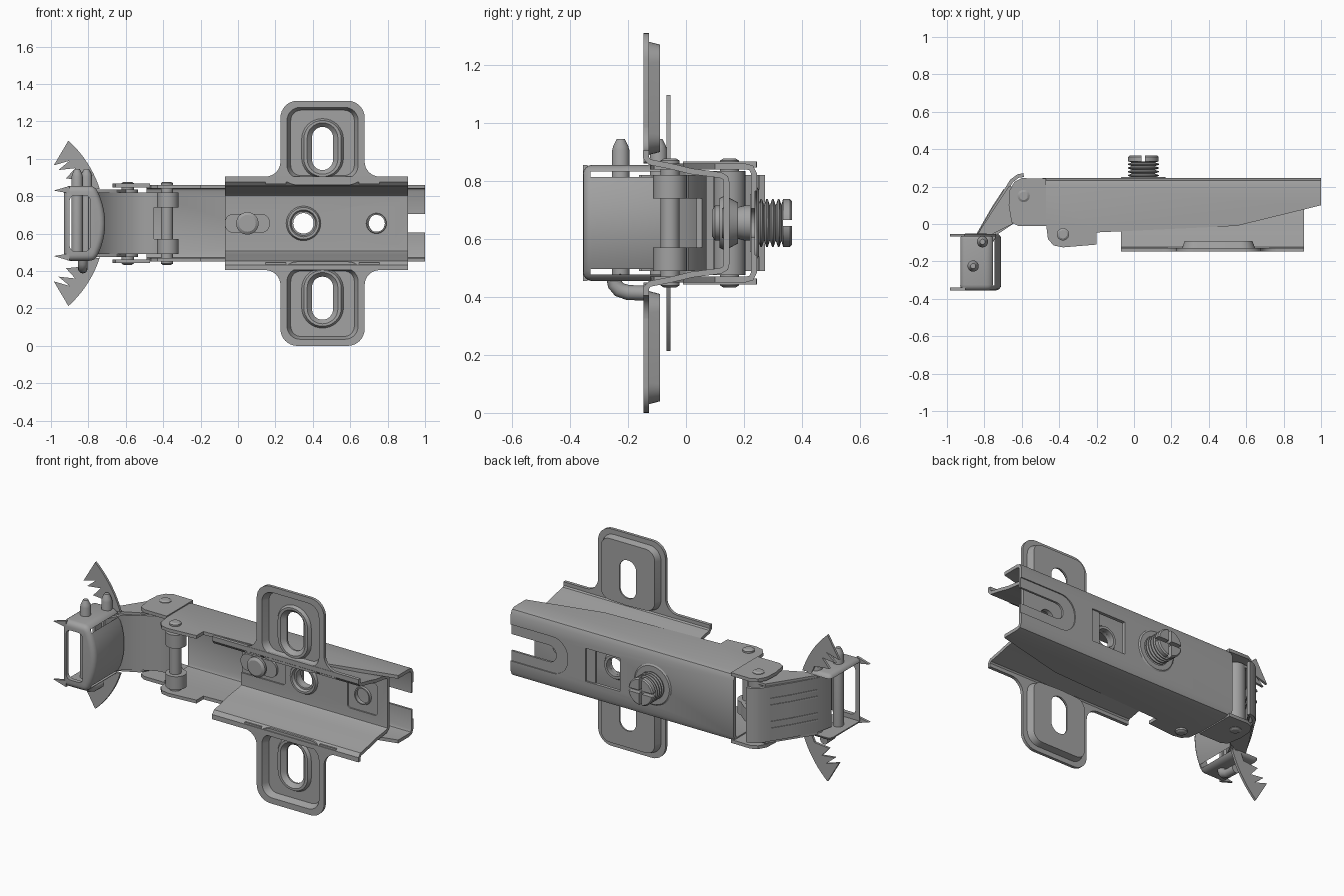
import bpy, bmesh
from math import sin, cos, pi, radians
from mathutils import Vector

if "Cube" in bpy.data.objects:
    bpy.data.objects.remove(bpy.data.objects["Cube"])

MID = 0.655  # height of the symmetry plane; all z below are relative to it
steel = bpy.data.materials.new("steel_grey")
steel.use_nodes = True
steel.diffuse_color = (0.36, 0.36, 0.36, 1)
steel.node_tree.nodes["Principled BSDF"].inputs["Base Color"].default_value = (0.36, 0.36, 0.36, 1)
parts = []


def make(name, bm):
    bmesh.ops.recalc_face_normals(bm, faces=bm.faces)
    bmesh.ops.translate(bm, verts=bm.verts, vec=(0, 0, MID))
    me = bpy.data.meshes.new(name)
    bm.to_mesh(me)
    bm.free()
    me.materials.append(steel)
    ob = bpy.data.objects.new(name, me)
    bpy.context.collection.objects.link(ob)
    parts.append(ob)
    return ob


def apply(ob, kind, **settings):
    mod = ob.modifiers.new(kind, kind)
    for key, value in settings.items():
        setattr(mod, key, value)
    bpy.context.view_layer.objects.active = ob
    bpy.ops.object.modifier_apply(modifier=mod.name)


def cut(ob, *cutters):
    for c in cutters:
        apply(ob, "BOOLEAN", operation="DIFFERENCE", object=c, solver="EXACT")
        parts.remove(c)
        bpy.data.objects.remove(c)


def place(axis, a, b, t):
    return {"x": (t, a, b), "y": (a, t, b), "z": (a, b, t)}[axis]


def loft(name, loops, caps=True, closed=False):
    """Skin a series of equally long closed loops."""
    bm = bmesh.new()
    rows = [[bm.verts.new(p) for p in loop] for loop in loops]
    n = len(rows[0])
    pairs = list(zip(rows, rows[1:])) + ([(rows[-1], rows[0])] if closed else [])
    for r, s in pairs:
        for i in range(n):
            j = (i + 1) % n
            bm.faces.new((r[i], r[j], s[j], s[i]))
    if caps and not closed:
        bm.faces.new(rows[0])
        bm.faces.new(rows[-1])
    return make(name, bm)


def prism(name, pts, axis, lo, hi):
    return loft(name, [[place(axis, a, b, t) for a, b in pts] for t in (lo, hi)])


def box(name, x, y, z):
    return prism(name, [(x[0], y[0]), (x[1], y[0]), (x[1], y[1]), (x[0], y[1])], "z", *z)


def ring(cx, cz, hw, hh, r, n=8):
    """Rounded rectangle outline."""
    pts = []
    for k, (sx, sz) in enumerate(((1, 1), (-1, 1), (-1, -1), (1, -1))):
        for i in range(n + 1):
            a = (k + i / n) * pi / 2
            pts.append((cx + sx * (hw - r) + r * cos(a), cz + sz * (hh - r) + r * sin(a)))
    return pts


def strip(path, t):
    """Outline of a bent sheet of thickness t centred on the path."""
    pts = [Vector(p) for p in path]
    sides = ([], [])
    for i, p in enumerate(pts):
        d = (pts[min(i + 1, len(pts) - 1)] - pts[max(i - 1, 0)]).normalized()
        off = Vector((-d.y, d.x)) * t / 2
        sides[0].append(tuple(p + off))
        sides[1].append(tuple(p - off))
    return sides[0] + sides[1][::-1]


def turned(name, cx, c, profile, axis="y", closed=False, n=32):
    """Lathe (radius, position) pairs around an axis."""
    return loft(name, [[place(axis, cx + r * cos(2 * pi * i / n), c + r * sin(2 * pi * i / n), t)
                        for i in range(n)] for r, t in profile], closed=closed)


def rod(name, a, b, r, lo, hi, axis="z"):
    return turned(name, a, b, [(r, lo), (r, hi)], axis, n=24)


# Arm: bent channel with shaped side flanges, adjustment slot and window
half = [(-0.14, 0.195), (0.205, 0.195), (0.225, 0.19), (0.235, 0.17)]
arm = prism("hinge_arm", strip(half + [(y, -z) for y, z in half[::-1]], 0.02), "x", -0.49, 1)
flange = [(-0.6, -0.3), (1.1, -0.3), (1.1, 0.12), (1, 0.1), (0.55, -0.01), (-0.2, -0.045), (-0.2, -0.11),
          (-0.38, -0.125), (-0.43, -0.115), (-0.46, -0.08), (-0.47, 0), (-0.6, 0)]
cut(arm, prism("flange_cutter", flange, "z", -0.4, 0.4),
    prism("slot_recess_cutter", ring(0.9, 0, 0.28, 0.11, 0.1), "y", 0.238, 0.3),
    prism("slot_cutter", ring(0.95, 0, 0.25, 0.05, 0.049), "y", 0.18, 0.3),
    box("window_cutter", (0.27, 0.5), (0.18, 0.3), (-0.1, 0.1)))
box("window_flap", (0.44, 0.5), (0.22, 0.235), (-0.1, 0.1))

# Pivot ears at the end of the arm
ear = [(-0.47, 0.243), (-0.6, 0.245), (-0.64, 0.225), (-0.665, 0.18), (-0.67, 0.1), (-0.655, 0.01),
       (-0.62, -0.01), (-0.47, -0.01)]
for s, side in ((1, "upper"), (-1, "lower")):
    prism(side + "_pivot_ear", ear, "z", s * 0.192, s * 0.212)
    rod(side + "_inner_knuckle", -0.375, -0.055, 0.058, s * 0.085, s * 0.165)

for name, x, y in (("outer", -0.59, 0.15), ("inner", -0.38, -0.055)):
    turned(name + "_pivot_pin", x, y, [(0.022, -0.222), (0.033, -0.215), (0.033, 0.215), (0.022, 0.222)], "z")
rod("outer_barrel", -0.59, 0.15, 0.055, -0.18, 0.18)

# Links between arm and cup
outer = [(-0.59, 0.262), (-0.62, 0.256), (-0.655, 0.23), (-0.685, 0.18), (-0.75, 0.08), (-0.83, -0.06),
         (-0.85, -0.16)]
prism("outer_link", strip(outer, 0.02), "z", -0.165, 0.165)
for k in (-0.09, -0.05, 0.05, 0.09):
    prism("link_rib", strip(outer[3:6], 0.028), "z", k - 0.005, k + 0.005)
cheek = [(-0.58, 0.2), (-0.67, 0.2), (-0.75, 0.08), (-0.84, -0.06), (-0.77, -0.06), (-0.65, 0), (-0.6, 0.09)]
for s in (1, -1):
    prism("link_cheek", cheek, "z", s * 0.165, s * 0.18)
inner = [(-0.38, 0), (-0.43, 0.04), (-0.5, 0.06), (-0.57, 0.05), (-0.65, 0.01), (-0.74, -0.05), (-0.79, -0.15)]
link = prism("inner_link", strip(inner, 0.02), "z", -0.165, 0.165)
cut(link, box("link_notch_cutter", (-0.45, -0.3), (-0.2, 0.2), (-0.085, 0.085)))

# Cup: bowed shell, open at the back and outer side
bow = [(-0.765 + 0.055 * (1 - (i / 6) ** 2), 0.2 * i / 6) for i in range(-6, 7)]
cup = prism("cup_shell", [(-0.93, -0.2)] + bow + [(-0.93, 0.2)], "y", -0.355, -0.05)
apply(cup, "BEVEL", width=0.03, segments=4, limit_method="ANGLE", angle_limit=radians(40))
cut(cup, box("cup_hollow_cutter", (-1.2, -0.745), (-0.33, 0.1), (-0.178, 0.178)),
    prism("cup_window_cutter", ring(-0.845, 0, 0.055, 0.15, 0.03), "y", -0.4, -0.3))
for x, y in ((-0.81, -0.095), (-0.86, -0.225)):
    turned("cup_pin", x, y, [(0.03, -0.19), (0.03, 0.25), (0.026, 0.265), (0.014, 0.29)], "z", n=20)

# Torn flange wings and tabs around the cup
arc = [(-1.305 + 0.595 * cos(radians(a)), 0.595 * sin(radians(a))) for a in range(18, 50, 3)]
torn = [(-0.985, 0.31), (-0.9, 0.335), (-0.96, 0.285), (-0.87, 0.295), (-0.92, 0.24), (-0.82, 0.23), (-0.8, 0.185)]
for s in (1, -1):
    prism("cup_flange_wing", [(x, s * z) for x, z in arc + torn], "y", -0.068, -0.054)
    prism("cup_tab", [(-0.985, s * 0.175), (-0.9, s * 0.2), (-0.9, s * 0.16)], "y", -0.355, -0.34)

# Bent wire below the cup
curve = bpy.data.curves.new("wire_hook", "CURVE")
curve.dimensions = "3D"
curve.bevel_depth = 0.026
curve.use_fill_caps = True
spline = curve.splines.new("POLY")
wire = [(-0.25, -0.18), (-0.245, -0.212), (-0.23, -0.23), (-0.2, -0.24), (-0.13, -0.242)]
spline.points.add(len(wire) - 1)
for p, (y, z) in zip(spline.points, wire):
    p.co = (-0.83, y, z + MID, 1)
hook = bpy.data.objects.new("wire_hook", curve)
bpy.context.collection.objects.link(hook)
curve.materials.append(steel)
bpy.ops.object.select_all(action="DESELECT")
hook.select_set(True)
bpy.context.view_layer.objects.active = hook
bpy.ops.object.convert(target="MESH")
parts.append(bpy.context.view_layer.objects.active)

# Mounting plate: hat section
hat = [(-0.138, 0.25), (-0.138, 0.225), (-0.125, 0.21), (-0.05, 0.195), (0.02, 0.178), (0.12, 0.165),
       (0.137, 0.155), (0.14, 0.14)]
plate = prism("mounting_plate", strip(hat + [(y, -z) for y, z in hat[::-1]], 0.02), "x", -0.07, 0.908)
cut(plate, rod("middle_hole_cutter", 0.35, 0, 0.055, 0, 0.3, "y"),
    rod("end_hole_cutter", 0.74, 0, 0.045, 0, 0.3, "y"),
    prism("square_recess_cutter", ring(0.74, 0, 0.1, 0.095, 0.02), "y", 0, 0.138),
    prism("slider_recess_cutter", ring(0.05, 0, 0.175, 0.075, 0.02), "y", 0, 0.138))
turned("middle_hole_collar", 0.35, 0, [(0.095, 0.135), (0.085, 0.115), (0.072, 0.115), (0.055, 0.15),
                                       (0.055, 0.18), (0.07, 0.18)], closed=True)
turned("end_hole_collar", 0.74, 0, [(0.055, 0.14), (0.052, 0.125), (0.045, 0.125), (0.045, 0.145)], closed=True)
slider = prism("slider", ring(0.05, 0, 0.12, 0.05, 0.045), "y", 0.125, 0.15)

# Adjusting screw with thread and cross slot
turned("screw_button", 0.05, 0, [(0.045, 0.13), (0.06, 0.115), (0.06, 0.1), (0.045, 0.09)])
thread = [(0.04, 0.12), (0.06, 0.2), (0.06, 0.245)]
for k in range(4):
    y = 0.25 + 0.02 * k
    thread += [(0.062, y), (0.083, y + 0.007), (0.083, y + 0.012), (0.062, y + 0.019)]
screw = turned("adjusting_screw", 0.05, 0, thread + [(0.083, 0.335), (0.083, 0.358), (0.076, 0.365)])
cut(screw, box("cross_slot_cutter", (-0.1, 0.2), (0.335, 0.4), (-0.01, 0.01)),
    box("cross_slot_cutter", (0.04, 0.06), (0.335, 0.4), (-0.2, 0.2)))
turned("screw_collar", 0.05, 0, [(0.13, 0.24), (0.115, 0.251), (0.085, 0.251), (0.085, 0.24)], closed=True)

# Screw wings: pressed panels with a raised, countersunk oval hole
for s, side in ((1, "upper"), (-1, "lower")):
    c, w, h = 0.43, 0.225, 0.225
    levels = [(c, w, h, 0.09, -0.128), (c, w, h, 0.09, -0.146), (c, w - 0.035, h - 0.035, 0.07, -0.146),
              (c, w - 0.055, h - 0.05, 0.055, -0.106), (0.4, 0.112, 0.16, 0.111, -0.106),
              (0.4, 0.1, 0.15, 0.099, -0.124), (0.4, 0.082, 0.137, 0.081, -0.124),
              (0.4, 0.056, 0.115, 0.055, -0.1), (0.4, 0.056, 0.115, 0.055, -0.09),
              (0.4, 0.112, 0.16, 0.111, -0.09), (c, w - 0.045, h - 0.04, 0.06, -0.09),
              (c, w - 0.03, h - 0.03, 0.075, -0.128)]
    loft(side + "_screw_wing", [[(x, y, s * z) for x, z in ring(0.452, zc, hw, hh, r)]
                                for zc, hw, hh, r, y in levels], closed=True)
    for d in (1, -1):
        fillet = [(0.08 - 0.08 * sin(a * pi / 16), 0.08 - 0.08 * cos(a * pi / 16)) for a in range(9)]
        web = [(-0.03, -0.04)] + [(0.08, -0.04)] + fillet + [(-0.03, 0.08)]
        prism(side + "_wing_fillet", [(0.452 + d * (0.225 + x), s * (0.25 + z)) for x, z in web],
              "y", -0.146, -0.128)

# Smooth shading with sharp edges kept
for ob in parts:
    ob.select_set(True)
bpy.context.view_layer.objects.active = parts[0]
bpy.ops.object.shade_smooth_by_angle(angle=radians(32))
